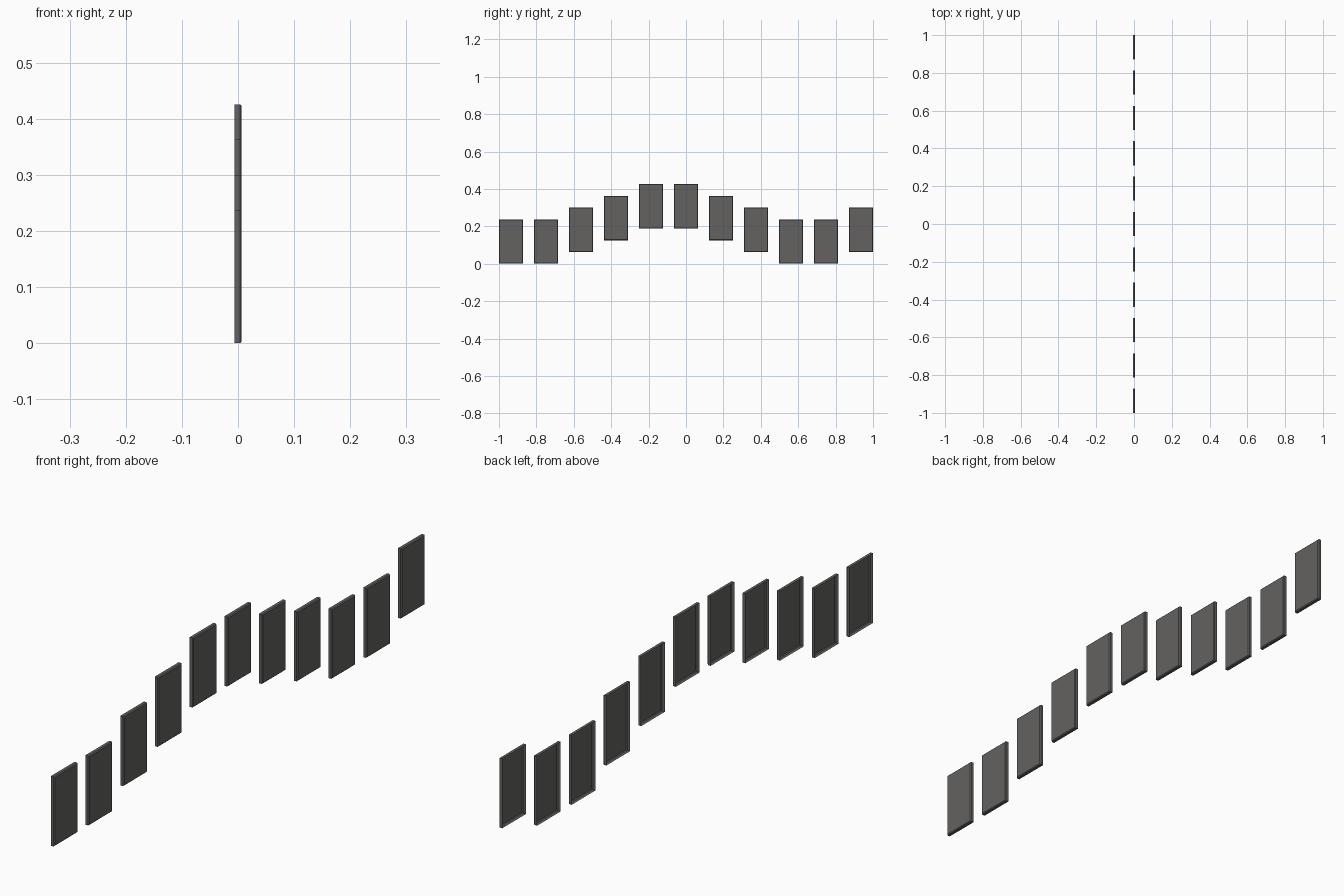
import bpy, bmesh

if "Cube" in bpy.data.objects:
    bpy.data.objects.remove(bpy.data.objects["Cube"])

# Single dark grey colour
grey = bpy.data.materials.new("dark_grey")
grey.diffuse_color = (0.127, 0.123, 0.12, 1)
grey.use_nodes = True
grey.node_tree.nodes["Principled BSDF"].inputs["Base Color"].default_value = grey.diffuse_color

COUNT, WIDTH, HEIGHT, DEPTH = 11, 0.128, 0.2375, 0.013
STEP = 0.0627
LEVELS = [0, 0, 1, 2, 3, 3, 2, 1, 0, 0, 1]   # height step of each panel


def panel_mesh():
    """Shallow tray, closed and chamfered on +x, open on -x."""
    bm = bmesh.new()
    bmesh.ops.create_cube(bm, size=1)
    bmesh.ops.scale(bm, vec=(DEPTH, WIDTH, HEIGHT), verts=bm.verts)
    front_edges = [e for e in bm.edges if all(v.co.x > 0 for v in e.verts)]
    bmesh.ops.bevel(bm, geom=front_edges, offset=0.003, segments=1,
                    affect='EDGES')
    bm.normal_update()
    back = [f for f in bm.faces if f.normal.x < -0.9]
    bmesh.ops.delete(bm, geom=back, context='FACES_ONLY')
    mesh = bpy.data.meshes.new("panel")
    bm.to_mesh(mesh)
    bm.free()
    mesh.materials.append(grey)
    return mesh


# Row of stepped panels along y
mesh = panel_mesh()
pitch = (2 - WIDTH) / (COUNT - 1)
for i, level in enumerate(LEVELS):
    panel = bpy.data.objects.new(f"panel_{i + 1}", mesh)
    panel.location = (0, -1 + WIDTH / 2 + i * pitch, HEIGHT / 2 + level * STEP)
    bpy.context.collection.objects.link(panel)
